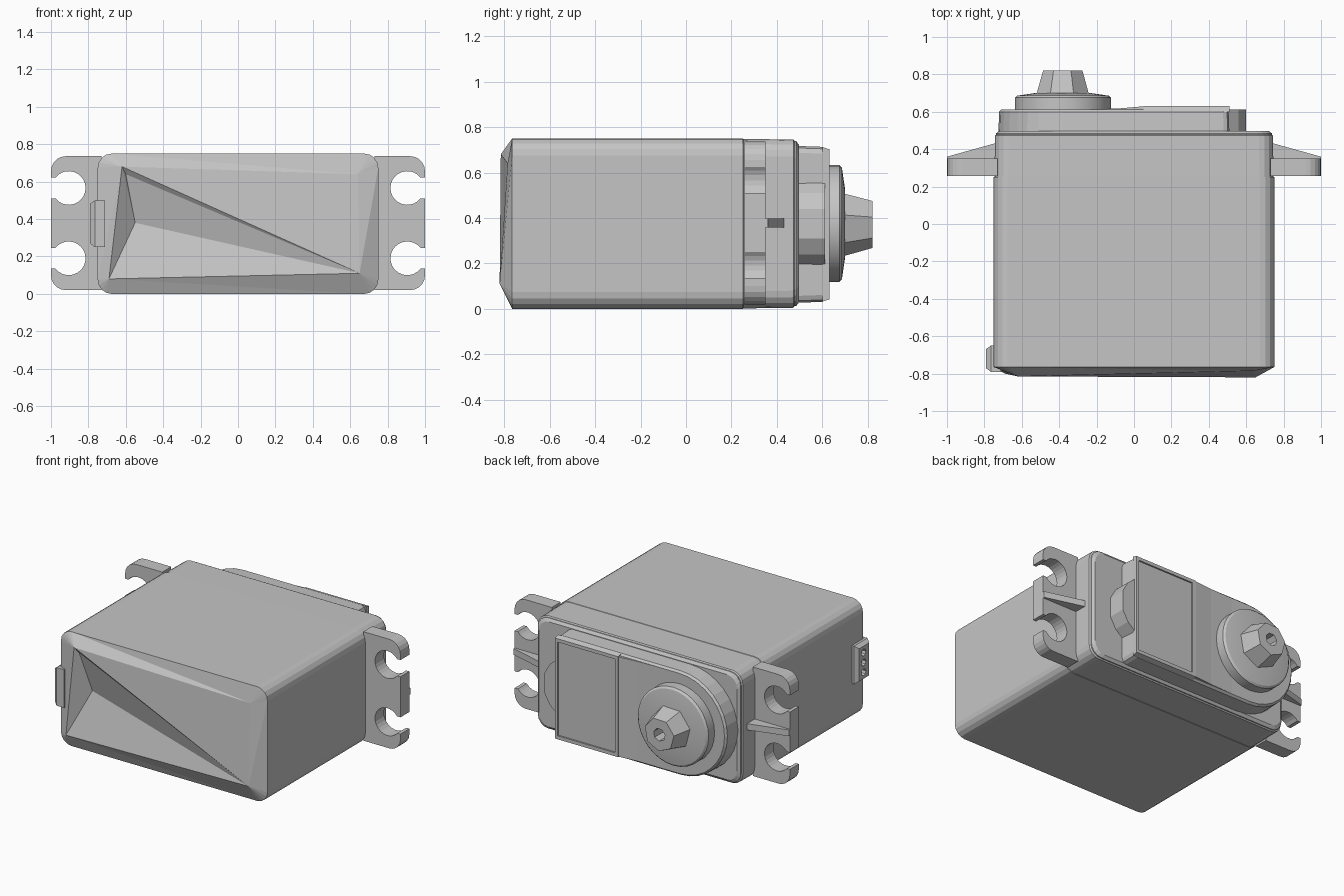
import bpy, bmesh, math

if "Cube" in bpy.data.objects:
    bpy.data.objects.remove(bpy.data.objects["Cube"])

grey = bpy.data.materials.new("servo grey")
grey.diffuse_color = (0.56, 0.56, 0.56, 1)
grey.use_nodes = True
grey.node_tree.nodes["Principled BSDF"].inputs["Base Color"].default_value = grey.diffuse_color


def finish(name, bm, smooth=None):
    bmesh.ops.remove_doubles(bm, verts=bm.verts, dist=1e-5)
    bmesh.ops.recalc_face_normals(bm, faces=bm.faces)
    me = bpy.data.meshes.new(name)
    bm.to_mesh(me)
    bm.free()
    ob = bpy.data.objects.new(name, me)
    bpy.context.collection.objects.link(ob)
    me.materials.append(grey)
    if smooth:
        bpy.ops.object.select_all(action='DESELECT')
        ob.select_set(True)
        bpy.context.view_layer.objects.active = ob
        bpy.ops.object.shade_smooth_by_angle(angle=math.radians(smooth))
    return ob


def skin(bm, rings, start=True, end=True):
    """Join matching rings of points with quads and cap the ends."""
    vs = [[bm.verts.new(p) for p in r] for r in rings]
    n = len(vs[0])
    for a, b in zip(vs, vs[1:]):
        for i in range(n):
            j = (i + 1) % n
            bm.faces.new((a[i], a[j], b[j], b[i]))
    caps = []
    if start:
        caps.append(bm.faces.new(vs[0]))
    if end:
        caps.append(bm.faces.new(vs[-1]))
    bm.normal_update()  # concave caps need valid normals to triangulate
    bmesh.ops.triangulate(bm, faces=[f for f in caps if len(f.verts) > 4],
                          ngon_method='EAR_CLIP')
    return vs


def loft(name, rings, smooth=None):
    bm = bmesh.new()
    skin(bm, rings)
    return finish(name, bm, smooth)


def at_y(pts, y):
    return [(x, y, z) for x, z in pts]


def arc(cx, cz, r, a0, a1, n):
    return [(cx + r * math.cos(math.radians(a0 + (a1 - a0) * i / n)),
             cz + r * math.sin(math.radians(a0 + (a1 - a0) * i / n))) for i in range(n + 1)]


def rrect(x0, x1, z0, z1, r, n=4):
    return (arc(x1 - r, z1 - r, r, 0, 90, n) + arc(x0 + r, z1 - r, r, 90, 180, n)
            + arc(x0 + r, z0 + r, r, 180, 270, n) + arc(x1 - r, z0 + r, r, 270, 360, n))


# case: rounded box with a stepped lip at the back and a faceted, ridged front
def case_ring(dx, dz, y):
    return at_y(rrect(-0.75 + dx, 0.75 - dx, dz, 0.75 - dz, 0.075, N), y)


bm = bmesh.new()
N = 4
ring = skin(bm, [case_ring(*p) for p in (
    (0, 0, -0.765), (0, 0, 0.25), (0.005, 0.002, 0.252), (0.006, 0.005, 0.472),
    (0.013, 0.012, 0.478), (0.013, 0.012, 0.485), (0.03, 0.03, 0.498))], start=False)[0]
tips = [bm.verts.new(p) for p in ((0.64, -0.785, 0.64), (-0.62, -0.815, 0.68),
                                  (-0.69, -0.80, 0.08), (0.65, -0.82, 0.11))]
for c in range(4):
    k = c * (N + 1)
    for i in range(N):
        bm.faces.new((ring[k + i], ring[k + i + 1], tips[c]))
    nxt = ring[(k + N + 1) % len(ring)]
    bm.faces.new((ring[k + N], nxt, tips[c]))
    bm.faces.new((nxt, tips[(c + 1) % 4], tips[c]))
dent = bm.verts.new((-0.55, -0.725, 0.38))
groove = bm.verts.new((-0.60, -0.79, 0.64))
tr, tl, bl, br = tips
for f in ((tr, tl, br), (tl, groove, br), (groove, dent, br), (tl, dent, groove),
          (tl, bl, dent), (bl, br, dent)):
    bm.faces.new(f)
finish("case", bm)

# mounting lugs: open keyhole slots, mirrored top to bottom and left to right
MID = 0.378
half = math.degrees(math.asin(0.055 / 0.09))
low = ([(0.73, 0.02)] + arc(0.92, 0.10, 0.08, -90, 0, 5) + [(1.0, 0.135)]
       + arc(0.905, 0.19, 0.09, -half, half - 360, 20) + [(1.0, 0.245)])
lug = low + [(x, 2 * MID - z) for x, z in reversed(low)]


def mirrored(ob):
    ob.modifiers.new("mirror", 'MIRROR').use_axis = (True, False, False)


mirrored(loft("mounting_lug", [at_y(lug, 0.257), at_y(lug, 0.35)]))

# stiffening rib on each lug
rib = [(0.73, 0.34), (1.0, 0.34), (1.0, 0.36), (0.73, 0.435)]
mirrored(loft("lug_rib", [[(x, y, z) for x, y in rib] for z in (0.357, 0.398)]))

# gear cover: half round at the output end, square at the other
CX, CZ = -0.38, 0.372


def cover(d):
    return (arc(CX, CZ, 0.345 - d, 90, 270, 16)
            + arc(0.48 - d, 0.057 + d, 0.03, -90, 0, 2) + arc(0.48 - d, 0.687 - d, 0.03, 0, 90, 2))


loft("gear_cover", [at_y(cover(0), 0.49), at_y(cover(0.004), 0.60), at_y(cover(0.016), 0.613)])

# raised lid with a shallow recessed panel
lid = [(0.05, 0.51, 0.032, 0.712), (0.05, 0.51, 0.042, 0.702), (0.075, 0.49, 0.065, 0.68)]
(base, o, i) = [[(a, c), (b, c), (b, e), (a, e)] for a, b, c, e in lid]
loft("cover_lid", [at_y(base, 0.60), at_y(o, 0.632), at_y(i, 0.632), at_y(i, 0.622)])

# sloping shoulder between the output boss and the lid
ramp = [(-0.28, 0.60), (0.06, 0.60), (0.06, 0.63), (-0.08, 0.618), (-0.28, 0.612)]
loft("cover_ramp", [[(x, y, z) for x, y in ramp] for z in (0.045, 0.70)])

# bulge at the end of the cover
bulge = [(0.50, 0.19), (0.56, 0.24), (0.60, 0.31), (0.60, 0.44), (0.56, 0.51), (0.50, 0.56)]
loft("cover_bulge", [at_y(bulge, 0.49), at_y(bulge, 0.612)])


# output bearing boss
def circle(r, n, turn=0):
    return arc(CX, CZ + 0.004, r, turn, turn + 360 - 360 / n, n - 1)


loft("output_boss", [at_y(circle(r, 32), y) for r, y in
                     ((0.257, 0.605), (0.257, 0.675), (0.245, 0.686), (0.15, 0.70))], 30)

# faceted output shaft with a screw hole
loft("output_shaft", [at_y(circle(r, 7, 15), y) for r, y in
                      ((0.145, 0.69), (0.108, 0.82), (0.042, 0.82), (0.042, 0.73))])


# cable outlet with three sockets
def plug(x, d):
    return [(x, y, z) for y, z in ((-0.79 + d, 0.25 + d), (-0.65 - d, 0.25 + d),
                                   (-0.65 - d, 0.50 - d), (-0.79 + d, 0.50 - d))]


outlet = loft("cable_outlet", [plug(-0.71, 0), plug(-0.765, 0), plug(-0.79, 0.018)])
bm = bmesh.new()
for z in (0.31, 0.375, 0.44):
    hole = [(-0.715 + y, z + h) for y, h in arc(0, 0, 0.023, 0, 315, 7)]
    skin(bm, [[(x, y, h) for y, h in hole] for x in (-0.85, -0.765)])
cutter = finish("socket_cutter", bm)
cutter.hide_render = True
cutter.hide_viewport = True
cut = outlet.modifiers.new("sockets", 'BOOLEAN')
cut.object = cutter
cut.operation = 'DIFFERENCE'
